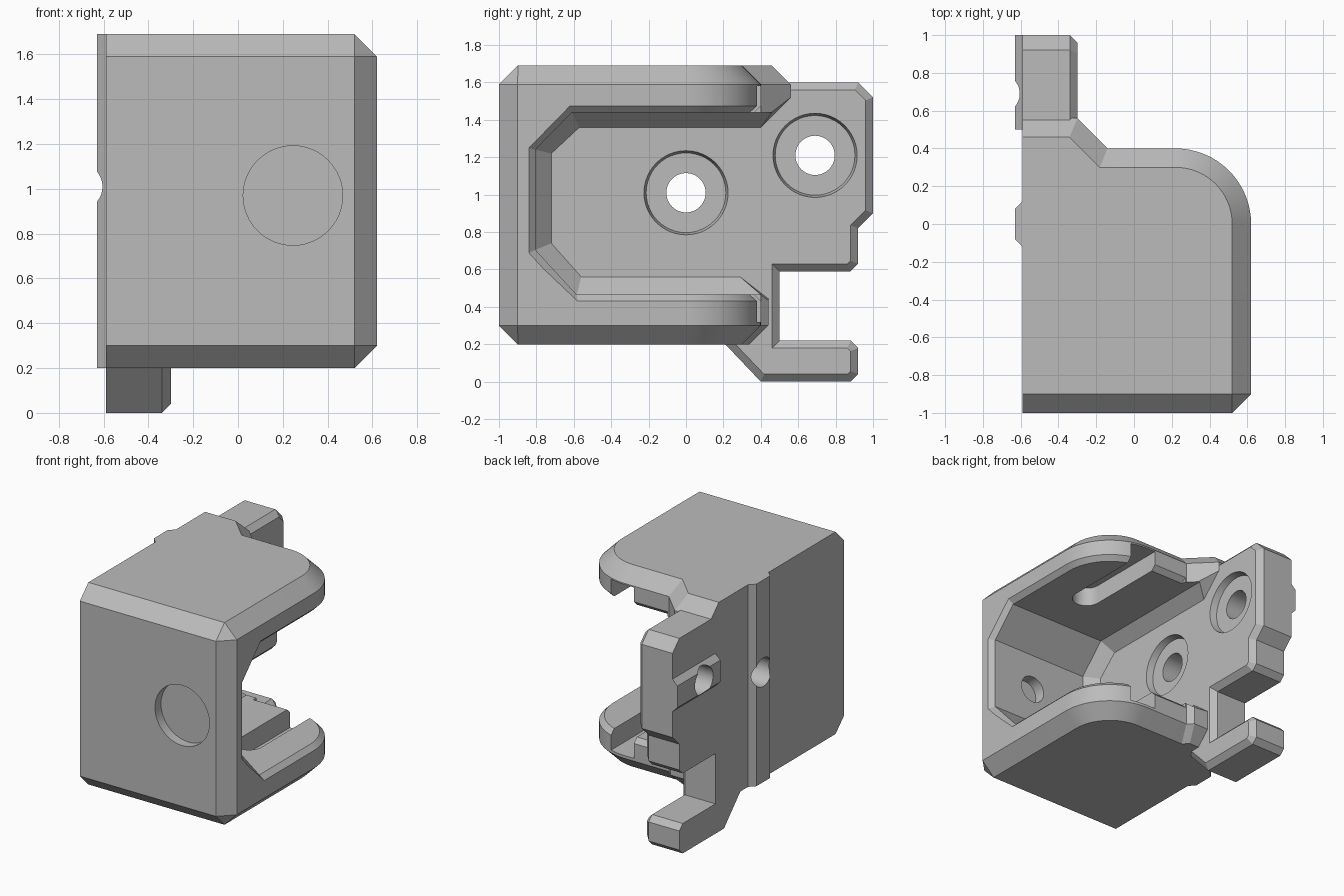
import bpy, bmesh, math
from mathutils import Vector

if "Cube" in bpy.data.objects:
    bpy.data.objects.remove(bpy.data.objects["Cube"])

grey = bpy.data.materials.new("light grey")
grey.diffuse_color = (0.5, 0.5, 0.5, 1)
grey.use_nodes = True
grey.node_tree.nodes["Principled BSDF"].inputs["Base Color"].default_value = grey.diffuse_color


def loft(name, rings, cutter=False):
    """Solid through matching rings of 3D points, closed at both ends."""
    bm = bmesh.new()
    rows = [[bm.verts.new(p) for p in r] for r in rings]
    n = len(rows[0])
    for a, b in zip(rows, rows[1:]):
        for i in range(n):
            j = (i + 1) % n
            bm.faces.new((a[i], a[j], b[j], b[i]))
    bm.faces.new(rows[0][::-1])
    bm.faces.new(rows[-1])
    bmesh.ops.recalc_face_normals(bm, faces=bm.faces)
    me = bpy.data.meshes.new(name)
    bm.to_mesh(me)
    bm.free()
    ob = bpy.data.objects.new(name, me)
    bpy.context.collection.objects.link(ob)
    me.materials.append(grey)
    ob.hide_render = cutter
    return ob


def combine(target, tool, op):
    m = target.modifiers.new(op, 'BOOLEAN')
    m.operation, m.solver, m.object = op, 'EXACT', tool
    bpy.context.view_layer.objects.active = target
    bpy.ops.object.modifier_apply(modifier=m.name)
    bpy.data.objects.remove(tool)


def inset(pts, d):
    """Mitred inset of a counter-clockwise outline."""
    out = []
    for i, p in enumerate(pts):
        a, p, b = Vector(pts[i - 1]), Vector(p), Vector(pts[(i + 1) % len(pts)])
        u, v = (p - a).normalized(), (b - p).normalized()
        n1, n2 = Vector((-u.y, u.x)), Vector((-v.y, v.x))
        out.append(p + (n1 + n2) * d / (1 + n1.dot(n2)))
    return out


def circle(r, n=48):
    return [(r * math.cos(2 * math.pi * i / n), r * math.sin(2 * math.pi * i / n)) for i in range(n)]


def bore_x(y, z, steps):
    return loft("bore", [[(x, y + a, z + b) for a, b in circle(r)] for x, r in steps], True)


def bore_y(x, z, r, y0, y1):
    return loft("bore", [[(x + a, y, z + b) for a, b in circle(r)] for y in (y0, y1)], True)


# Housing: chamfered block with one rounded corner
arc = [(0.22 + 0.4 * math.cos(t), 0.4 * math.sin(t))
       for t in [math.pi / 2 * i / 16 for i in range(17)]]
common = [(-0.69, -1), (0.52, -1), (0.62, -0.9)] + arc + [(-0.14, 0.4)]
upper = common + [(-0.30, 0.56), (-0.69, 0.56)]
lower = common + [(-0.18, 0.44), (-0.69, 0.44)]


def layer(outline, d, z):
    pts = inset(outline, d)
    if d:  # the front corner keeps its width
        pts[1], pts[2] = Vector((0.52, -0.9)), Vector((0.52, -0.9 + 0.001))
    return [(max(p.x, -0.59), p.y, z) for p in pts]


housing = loft("housing", [layer(lower, 0.1, 0.2), layer(lower, 0, 0.3), layer(lower, 0, 0.8),
                           layer(upper, 0, 0.9), layer(upper, 0, 1.59), layer(upper, 0.1, 1.69)])


# Cavity open to the right and back, with sloped corners
def cavity_ring(x, y, z0, z1, yb, yt, za, zb, eb, et):
    return [(x, y, zb), (x, yt, z1), (x, et, z1), (x, et + 0.35, z1 + 0.35),
            (x, eb + 0.45, z0 - 0.35), (x, eb, z0), (x, yb, z0), (x, y, za)]


mid = (-0.805, 0.465, 1.44, -0.585, -0.61, 0.705, 1.24, 0.40, 0.46)
cavity = loft("cavity", [
    cavity_ring(-0.30, -0.72, 0.56, 1.36, -0.56, -0.57, 0.74, 1.22, 0.29, 0.40),
    cavity_ring(-0.21, *mid), cavity_ring(0.585, *mid),
    cavity_ring(0.64, -0.86, 0.41, 1.495, -0.575, -0.625, 0.68, 1.255, 0.40, 0.46)], True)
combine(housing, cavity, 'DIFFERENCE')

# Chamfer on the inner rim of the rounded plate edges
for z, s in ((1.44, 1), (0.465, -1)):
    rings = []
    for i, p in enumerate(arc + [(-0.13, 0.4)]):
        t = math.pi / 2 * min(i, 16) / 16
        n = Vector((math.cos(t), math.sin(t)))
        rings.append([(p[0] + n.x * d, p[1] + n.y * d, z + s * h)
                      for d, h in ((-0.045, -0.01), (0.02, -0.01), (0.02, 0.055))])
    combine(housing, loft("rim_cut", rings, True), 'DIFFERENCE')

# Round-ended guide slots in both plates
ends = [(0.245 + 0.1 * math.cos(t), -0.22 + 0.1 * math.sin(t))
        for t in [math.pi + math.pi * i / 16 for i in range(17)]]
slot = ends + [(0.345, 0.7), (0.145, 0.7)]
combine(housing, loft("slot", [[(x, y, z) for x, y in slot] for z in (0.32, 1.58)], True), 'DIFFERENCE')

# Side plate with hooked foot and rear arm
profile = [(-0.9, 0.35), (0.067, 0.35), (0.40, 0), (0.88, 0), (0.92, 0.04), (0.92, 0.18),
           (0.88, 0.22), (0.5, 0.22), (0.5, 0.59), (0.88, 0.59), (0.92, 0.63), (0.92, 0.82),
           (1, 0.9), (1, 1.52), (0.92, 1.6), (-0.9, 1.6)]
plate = loft("side_plate", [[(x, p[0], p[1]) for p in inset(profile, d)]
                            for x, d in ((-0.59, 0), (-0.34, 0), (-0.30, 0.04))])
combine(housing, plate, 'UNION')

# Locating ribs on the outer side
rib_section = [(-0.57, -0.12), (-0.59, -0.12), (-0.63, -0.08), (-0.63, 0.08), (-0.59, 0.12), (-0.57, 0.12)]
combine(housing, loft("upright_rib", [[(x, w, z) for x, w in rib_section] for z in (0.2, 1.69)]), 'UNION')
combine(housing, loft("arm_rib", [[(x, y, 1.21 + w) for x, w in rib_section] for y in (0.5, 1.0)]), 'UNION')

# Screw holes with shallow seats
for y, z in ((0, 1.01), (0.69, 1.21)):
    combine(housing, bore_x(y, z, ((-0.8, 0.105), (-0.2, 0.105))), 'DIFFERENCE')
    combine(housing, bore_x(y, z, ((-0.35, 0.213), (-0.30, 0.225), (-0.28, 0.225))), 'DIFFERENCE')

# Front round recess and blind hole behind it
combine(housing, bore_y(0.245, 0.97, 0.222, -1.1, -0.93), 'DIFFERENCE')
combine(housing, bore_y(0.245, 0.97, 0.1, -0.89, -0.7), 'DIFFERENCE')

bpy.ops.object.select_all(action='DESELECT')
housing.select_set(True)
bpy.context.view_layer.objects.active = housing
bpy.ops.object.shade_smooth_by_angle(angle=math.radians(25))
